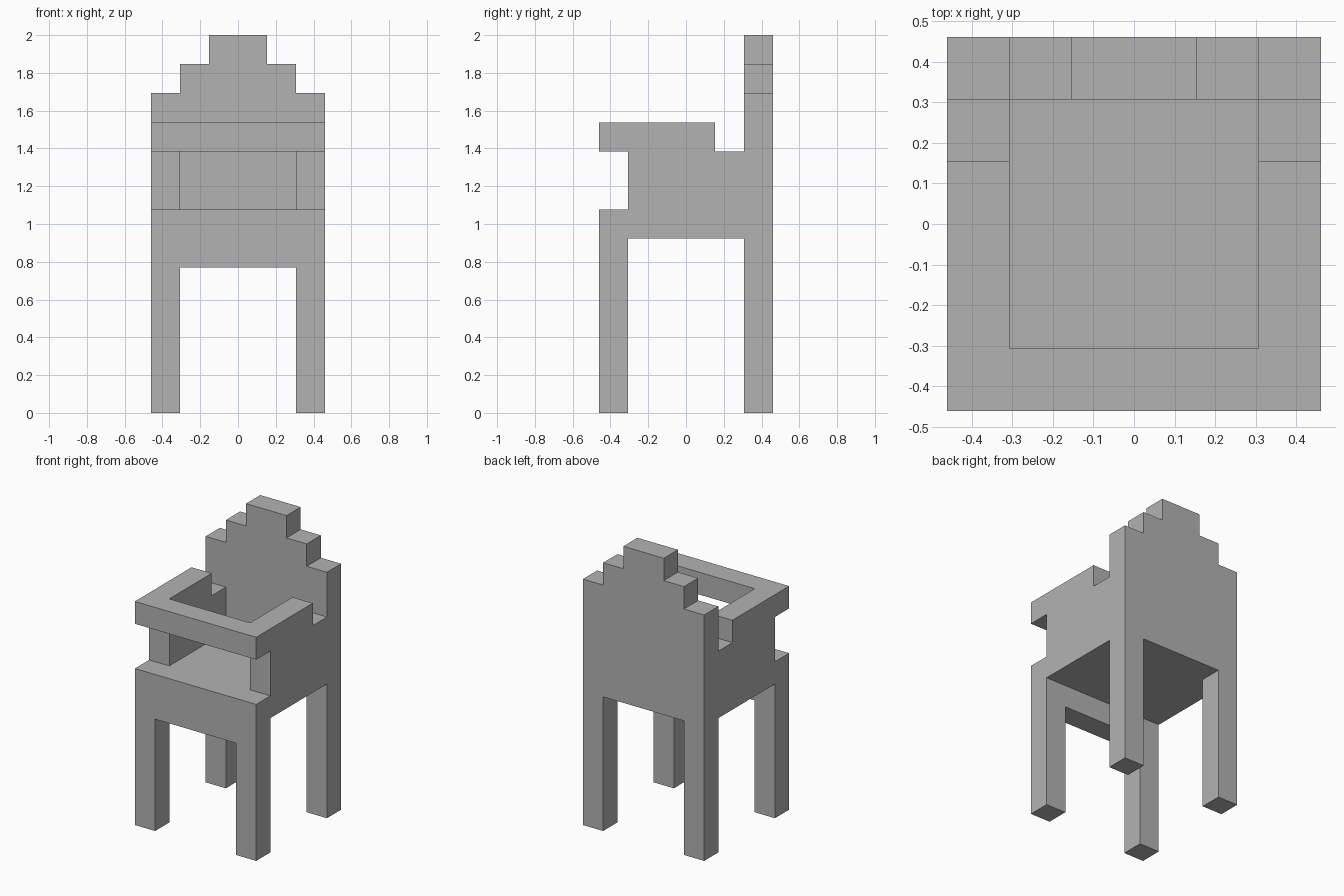
import bpy
import bmesh
from mathutils import Vector

cube = bpy.data.objects.get("Cube")
if cube:
    bpy.data.objects.remove(cube, do_unlink=True)

U = 2 / 13  # one block of the stepped design

grey = bpy.data.materials.new("plain grey")
grey.use_nodes = True
colour = (0.45, 0.45, 0.45, 1)
grey.diffuse_color = colour
grey.node_tree.nodes["Principled BSDF"].inputs["Base Color"].default_value = colour


def extrude_profile(name, profile, axis, start, end):
    """Extrude a profile, in blocks: (x, z) along Y or (y, z) along X."""
    bm = bmesh.new()
    if axis == "Y":
        points = [Vector((a, start, b)) for a, b in profile]
        sweep = Vector((0, end - start, 0))
    else:
        points = [Vector((start, a, b)) for a, b in profile]
        sweep = Vector((end - start, 0, 0))
    face = bm.faces.new([bm.verts.new(p * U) for p in points])
    result = bmesh.ops.extrude_face_region(bm, geom=[face], use_keep_orig=True)
    moved = [g for g in result["geom"] if isinstance(g, bmesh.types.BMVert)]
    bmesh.ops.translate(bm, verts=moved, vec=sweep * U)
    bmesh.ops.recalc_face_normals(bm, faces=bm.faces)
    mesh = bpy.data.meshes.new(name)
    bm.to_mesh(mesh)
    bm.free()
    mesh.materials.append(grey)
    obj = bpy.data.objects.new(name, mesh)
    bpy.context.collection.objects.link(obj)
    return obj


def mirrored(half):
    """Complete a right-hand outline with its left-hand reflection."""
    return half + [(-x, z) for x, z in reversed(half)]


def rectangle(a0, a1, z0, z1):
    return [(a0, z0), (a1, z0), (a1, z1), (a0, z1)]


# Stepped backrest with its two legs
extrude_profile("backrest_and_back_legs", mirrored(
    [(2, 6), (2, 0), (3, 0), (3, 11), (2, 11), (2, 12), (1, 12), (1, 13)]),
    "Y", 2, 3)

# Front legs joined by the deep apron
extrude_profile("front_legs_and_apron", mirrored(
    [(2, 5), (2, 0), (3, 0), (3, 7)]), "Y", -3, -2)

# Seat slab
extrude_profile("seat", rectangle(-2, 2, 6, 7), "X", -3, 3)

# Side panels with armrests, notched in front of the backrest
side = [(-2, 7), (2, 7), (2, 9), (1, 9), (1, 10), (-2, 10)]
for name, x in (("right_side_panel", -3), ("left_side_panel", 2)):
    extrude_profile(name, side, "X", x, x + 1)

# Bar across the front of the armrests
extrude_profile("front_bar", rectangle(-3, 3, 9, 10), "Y", -3, -2)
